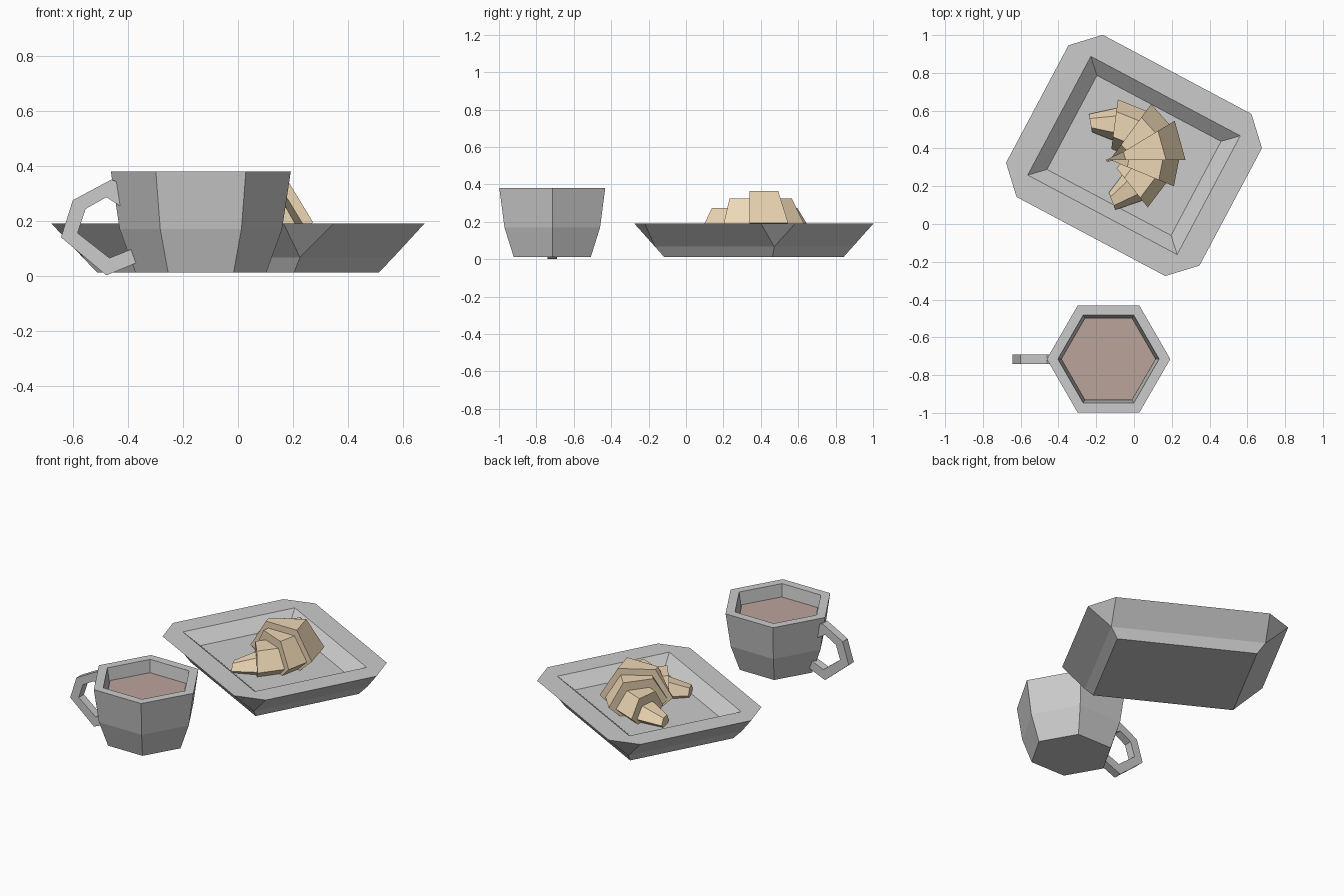
import bpy, math
from math import sin, cos, radians

if "Cube" in bpy.data.objects:
    bpy.data.objects.remove(bpy.data.objects["Cube"])


def build(name, verts, faces, color=None):
    me = bpy.data.meshes.new(name)
    me.from_pydata(verts, [], faces)
    ob = bpy.data.objects.new(name, me)
    bpy.context.collection.objects.link(ob)
    import bmesh
    bm = bmesh.new()
    bm.from_mesh(me)
    bmesh.ops.recalc_face_normals(bm, faces=bm.faces)
    bm.to_mesh(me)
    bm.free()
    if color:
        mat = bpy.data.materials.new(name + "_colour")
        mat.diffuse_color = (*color, 1)
        mat.use_nodes = True
        mat.node_tree.nodes["Principled BSDF"].inputs["Base Color"].default_value = mat.diffuse_color
        me.materials.append(mat)
    return ob


def loft(name, rings, color=None):
    """Join equal-sized rings with quads and cap both ends."""
    n, m = len(rings[0]), len(rings)
    verts = [p for r in rings for p in r]
    faces = [(k*n + i, k*n + (i+1) % n, (k+1)*n + (i+1) % n, (k+1)*n + i)
             for k in range(m - 1) for i in range(n)]
    faces += [tuple(range(n)), tuple(range((m-1)*n, m*n))]
    return build(name, verts, faces, color)


# Cup: six-sided, outside profile then back down the inside
CX, CY = -0.135, -0.715


def hexagon(r, z):
    return [(CX + r*cos(radians(60*i)), CY + r*sin(radians(60*i)), z) for i in range(6)]


loft("cup", [hexagon(r, z) for r, z in
             [(.238, .012), (.295, .17), (.327, .38), (.268, .38), (.235, .17), (.19, .06)]])

# Coffee surface
build("coffee", hexagon(.25, .305), [tuple(range(6))], (.5, .37, .33))

# Handle: rectangular section following outer/inner outline pairs
pairs = [((-.40, .325), (-.40, .235)), ((-.46, .35), (-.478, .286)),
         ((-.60, .275), (-.554, .243)), ((-.643, .14), (-.583, .156)),
         ((-.478, .002), (-.467, .065)), ((-.355, .053), (-.355, .11))]
loft("cup_handle", [[(o[0], CY - .025, o[1]), (o[0], CY + .025, o[1]),
                     (i[0], CY + .025, i[1]), (i[0], CY - .025, i[1])] for o, i in pairs])

# Plate: chamfered rim, rectangular base and well, turned 28 degrees
PY, TURN = 0.363, radians(-28)


def plate_ring(a, b, z, c=0.0):
    pts = []
    for sx, sy in [(1, 1), (-1, 1), (-1, -1), (1, -1)]:
        two = [(sx*a, sy*(b - c)), (sx*(a - c), sy*b)]
        pts += two if sx*sy > 0 else two[::-1]
    return [(x*cos(TURN) - y*sin(TURN), PY + x*sin(TURN) + y*cos(TURN), z) for x, y in pts]


plate = loft("plate", [plate_ring(.405, .328, .012), plate_ring(.447, .361, .067),
                       plate_ring(.58, .486, .19, .134), plate_ring(.448, .356, .19),
                       plate_ring(.372, .282, .12)])
# Merge the doubled corners of the unchamfered rings
import bmesh
bm = bmesh.new()
bm.from_mesh(plate.data)
bmesh.ops.remove_doubles(bm, verts=bm.verts, dist=.0005)
bmesh.ops.recalc_face_normals(bm, faces=bm.faces)
bm.to_mesh(plate.data)
bm.free()

# Croissant: stepped hexagonal wedges bent about one pivot, resting on the well
AX, AY, FLOOR, MID = -.1275, .34, .12, 15.5
TAN = (.85, .68, .46)
SECTION = [(.21, .075), (.107, .245), (-.107, .245), (-.21, .075), (-.13, 0), (.13, 0)]


def slice_ring(angle, s, r=.19, facing=None):
    a = radians(angle)
    f = a if facing is None else radians(facing)
    return [(AX + r*cos(a) + s*u*cos(f), AY + r*sin(a) + s*u*sin(f), FLOOR + s*h)
            for u, h in SECTION]


loft("croissant_middle", [slice_ring(MID - 15.5, 1), slice_ring(MID + 15.5, 1)], TAN)
for side, label in [(1, "back"), (-1, "front")]:
    for k, (a0, a1, s) in enumerate([(15.5, 38, .84), (38, 67, .63)]):
        loft(f"croissant_{label}_{k + 1}",
             [slice_ring(MID + side*a0, s), slice_ring(MID + side*a1, s)], TAN)
    loft(f"croissant_{label}_tip",
         [slice_ring(MID + side*67, .41),
          slice_ring(MID + side*102.5, .23, .22, MID + side*84.5)], TAN)
